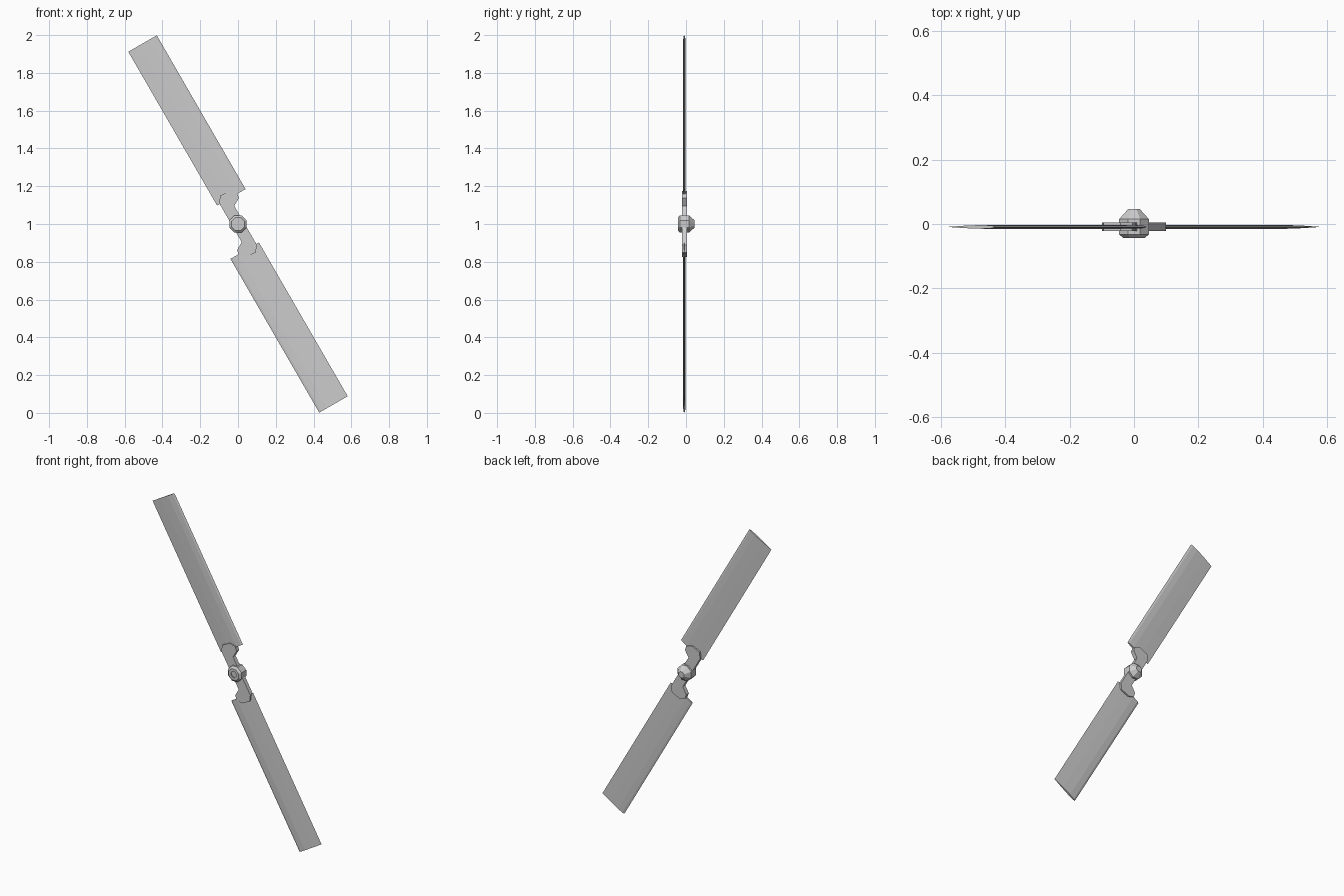
import bpy, bmesh, math
from mathutils import Matrix, Vector

if "Cube" in bpy.data.objects:
    bpy.data.objects.remove(bpy.data.objects["Cube"])

CENTRE = Matrix.Translation((0, 0, 1))


def turn(deg):
    return CENTRE @ Matrix.Rotation(math.radians(deg), 4, 'Y')


def finish(name, bm, matrix):
    bmesh.ops.recalc_face_normals(bm, faces=bm.faces)
    bm.transform(matrix)
    me = bpy.data.meshes.new(name)
    bm.to_mesh(me)
    bm.free()
    ob = bpy.data.objects.new(name, me)
    bpy.context.collection.objects.link(ob)
    return ob


def prism(name, points, offset, matrix):
    bm = bmesh.new()
    face = bm.faces.new([bm.verts.new(p) for p in points])
    res = bmesh.ops.extrude_face_region(bm, geom=[face])
    verts = [g for g in res["geom"] if isinstance(g, bmesh.types.BMVert)]
    bmesh.ops.translate(bm, verts=verts, vec=Vector(offset))
    return finish(name, bm, matrix)


# Hub: eight-sided turned profile (radius, y), dished at the front, tapered at the back
hub = [(0, -0.036), (0.02, -0.036), (0.02, -0.043), (0.037, -0.043), (0.05, -0.032),
       (0.05, 0.015), (0.02, 0.046), (0, 0.046)]
bm = bmesh.new()
vs = [bm.verts.new((r, y, 0)) for r, y in hub]
edges = [bm.edges.new(p) for p in zip(vs, vs[1:])]
bmesh.ops.spin(bm, geom=vs + edges, cent=(0, 0, 0), axis=(0, 1, 0),
               angle=math.tau, steps=8, use_duplicate=False)
bmesh.ops.remove_doubles(bm, verts=bm.verts, dist=1e-4)
finish("hub", bm, turn(22.5))

# Thin aerofoil section (chord, y) and bracket outline (chord, span)
foil = [(-0.047, -0.009), (0.02, -0.005), (0.08, -0.003), (0.115, -0.005),
        (0.127, -0.009), (0.115, -0.013), (0.08, -0.015), (0.02, -0.013)]
bracket = [(-0.031, 0.02), (0.031, 0.02), (0.031, 0.093), (0.073, 0.117), (0.078, 0.145),
           (0.051, 0.173), (-0.007, 0.177), (-0.031, 0.145)]

# Blade and bracket on each side of the hub
for side, angle in (("upper", -30), ("lower", 150)):
    m = turn(angle)
    prism(side + "_blade", [(v, y, 0.14) for v, y in foil], (0, 0, 0.94), m)
    prism(side + "_bracket", [(v, -0.021, u) for v, u in bracket], (0, 0.025, 0), m)
